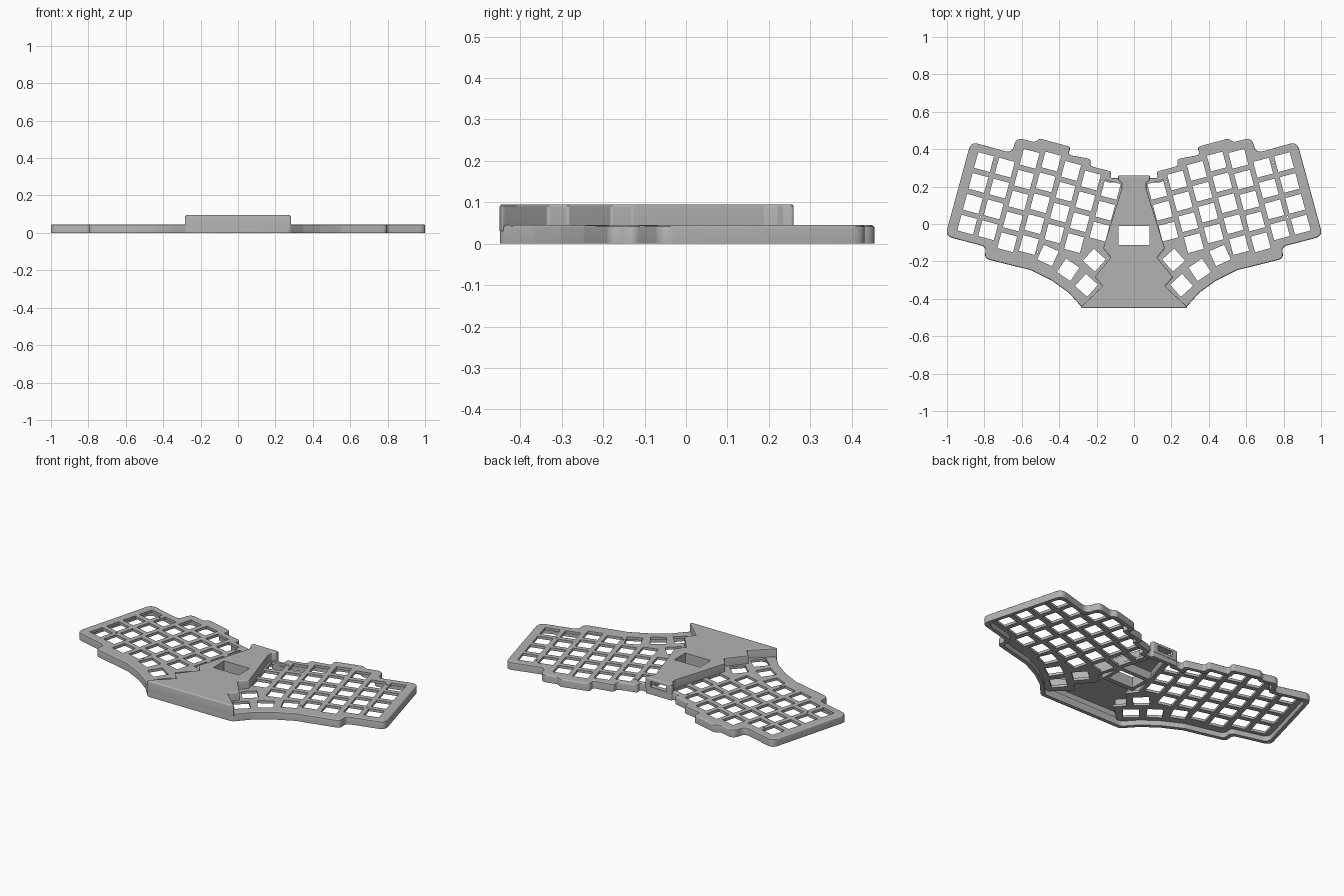
import bpy, bmesh, math
from mathutils import Vector, Matrix

if "Cube" in bpy.data.objects:
    bpy.data.objects.remove(bpy.data.objects["Cube"])

grey = bpy.data.materials.new("matte_grey")
grey.use_nodes = True
colour = (0.45, 0.45, 0.45, 1)
grey.diffuse_color = colour
grey.node_tree.nodes["Principled BSDF"].inputs["Base Color"].default_value = colour


def mirrored(half):
    """Full counter-clockwise outline from its +x half, listed back to front."""
    return [Vector((-x, y)) for x, y in half] + [Vector(p) for p in reversed(half)]


def inset(pts, d):
    """Move every side of a counter-clockwise outline inward by d."""
    out = []
    for i, p in enumerate(pts):
        a = (p - pts[i - 1]).normalized()
        b = (pts[(i + 1) % len(pts)] - p).normalized()
        na, nb = Vector((-a.y, a.x)), Vector((-b.y, b.x))
        out.append(p + (na + nb) * d / (1 + na.dot(nb)))
    return out


def rounded(pts, r, steps=6):
    """Replace each corner by an arc, limited by the neighbouring sides."""
    out = []
    for i, p in enumerate(pts):
        a, b = pts[i - 1] - p, pts[(i + 1) % len(pts)] - p
        half = a.angle(b) / 2
        t = min(r / math.tan(half), a.length * 0.45, b.length * 0.45)
        s, e = p + a.normalized() * t, p + b.normalized() * t
        for k in range(steps + 1):
            f = k / steps
            out.append(s * (1 - f) ** 2 + p * 2 * f * (1 - f) + e * f * f)
    return out


def rectangle(x, y, w, h, tilt=0):
    turn = Matrix.Rotation(tilt, 2)
    corners = ((-w, -h), (w, -h), (w, h), (-w, h))
    return [Vector((x, y)) + turn @ Vector(c) / 2 for c in corners]


def circle(x, y, r, sides=10):
    return [Vector((x + r * math.cos(a), y + r * math.sin(a)))
            for a in (2 * math.pi * k / sides for k in range(sides))]


def sheet(name, outlines, z0, z1):
    """Flat slab from a 2D curve: the first outline, with the others as holes."""
    curve = bpy.data.curves.new(name, 'CURVE')
    curve.dimensions, curve.fill_mode = '2D', 'BOTH'
    curve.extrude = (z1 - z0) / 2
    for pts in outlines:
        spline = curve.splines.new('POLY')
        spline.points.add(len(pts) - 1)
        for point, p in zip(spline.points, pts):
            point.co = (p.x, p.y, 0, 1)
        spline.use_cyclic_u = True
    curve.materials.append(grey)
    ob = bpy.data.objects.new(name, curve)
    ob.location.z = (z0 + z1) / 2
    bpy.context.collection.objects.link(ob)
    bpy.ops.object.select_all(action='DESELECT')
    ob.select_set(True)
    bpy.context.view_layer.objects.active = ob
    bpy.ops.object.convert(target='MESH')
    return bpy.context.view_layer.objects.active


def band(name, levels):
    """Closed frame swept through (outline, z) levels of equal point count."""
    bm = bmesh.new()
    rings = [[bm.verts.new((p.x, p.y, z)) for p in pts] for pts, z in levels]
    for r0, r1 in zip(rings, rings[1:] + rings[:1]):
        for i in range(len(r0)):
            bm.faces.new((r0[i - 1], r0[i], r1[i], r1[i - 1]))
    mesh = bpy.data.meshes.new(name)
    bm.to_mesh(mesh)
    bm.free()
    mesh.materials.append(grey)
    ob = bpy.data.objects.new(name, mesh)
    bpy.context.collection.objects.link(ob)
    return ob


ROOF = 0.015


def lid(name, line, r, z0, z1, wall, edge, holes):
    """Open-bottomed cover: a rim with a rounded top edge, and a pierced roof."""
    levels = [(rounded(line, r), z0)]
    for k in range(4):
        a = k / 3 * math.pi / 2
        levels.append((rounded(inset(line, edge * (1 - math.cos(a))), r),
                       z1 - edge * (1 - math.sin(a))))
    top, inner = levels[-1][0], rounded(inset(line, wall), r)
    levels += [(top, z1 - ROOF), (inner, z1 - ROOF), (inner, z0)]
    return band(name + "_rim", levels), sheet(name + "_top", [top] + holes, z1 - ROOF, z1)


# Outlines of the key plate and of the raised centre
plate_line = mirrored([
    (.085, .258), (.085, .245), (.13, .245), (.12, .28), (.235, .31), (.23, .347),
    (.353, .37), (.337, .412), (.505, .457), (.53, .437), (.63, .463), (.652, .378),
    (.872, .44), (1.009, -.065), (.79, -.122), (.80, -.185), (.55, -.247),
    (.44, -.302), (.35, -.367), (.275, -.449)])
hub_line = mirrored([
    (.085, .26), (.085, .235), (.066, .22), (.066, .187), (.165, -.13),
    (.124, -.18), (.21, -.285), (.166, -.333), (.292, -.45)])

# Switch openings: (x, y, tilt) for one half
PITCH, TILT = 0.1155, math.radians(15)
along = Vector((-math.cos(TILT), -math.sin(TILT)))
down = Vector((math.sin(TILT), -math.cos(TILT)))
stagger = (0, 0, .08, .096, .075, .053, .032)
rows = (4, 4, 5, 5, 4, 4, 3)
keys = []
for col, (shift, count) in enumerate(zip(stagger, rows)):
    for row in range(count):
        p = Vector((.802, .331)) + along * PITCH * col + down * (PITCH * row - shift)
        keys.append((p.x, p.y, TILT))
for x, y, deg in ((.46, -.168, 24), (.352, -.245, 34), (.254, -.328, 42), (.212, -.193, 42)):
    keys.append((x, y, math.radians(deg)))
screws = ((.172, .226), (.744, .33), (.515, -.15), (.821, .037))

# Key plate, open below the hub
openings = [inset(hub_line, .022)]
for side in (1, -1):
    openings += [rectangle(side * x, y, .087, .087, side * tilt) for x, y, tilt in keys]
    openings += [circle(side * x, y, .005) for x, y in screws]
PLATE, HUB = 0.045, 0.095
parts = list(lid("key_plate", plate_line, .04, 0, PLATE, .022, .007, openings))

# Raised hub with its display window and the well around it
window = rectangle(0, -.061, .166, .102)
hub_parts = lid("hub", hub_line, .008, PLATE - ROOF, HUB, .014, .007, [window])
parts += hub_parts
parts.append(sheet("display_well", [rectangle(0, -.0625, .21, .155), window],
                   PLATE - ROOF, HUB - ROOF))

# Rear port through the hub rim
bm = bmesh.new()
bmesh.ops.create_cube(bm, size=1, matrix=Matrix.Translation((0, .25, .062))
                      @ Matrix.Diagonal((.1, .06, .032, 1)))
cutter_mesh = bpy.data.meshes.new("port_cutter")
bm.to_mesh(cutter_mesh)
bm.free()
cutter = bpy.data.objects.new("port_cutter", cutter_mesh)
cutter.hide_render = True
bpy.context.collection.objects.link(cutter)
mod = hub_parts[0].modifiers.new("port", 'BOOLEAN')
mod.operation, mod.object, mod.solver = 'DIFFERENCE', cutter, 'EXACT'
bpy.context.view_layer.objects.active = hub_parts[0]
bpy.ops.object.modifier_apply(modifier=mod.name)
bpy.data.objects.remove(cutter)

# Smooth shading with crisp edges
bpy.ops.object.select_all(action='DESELECT')
for part in parts:
    part.select_set(True)
bpy.ops.object.shade_smooth_by_angle(angle=math.radians(30))
